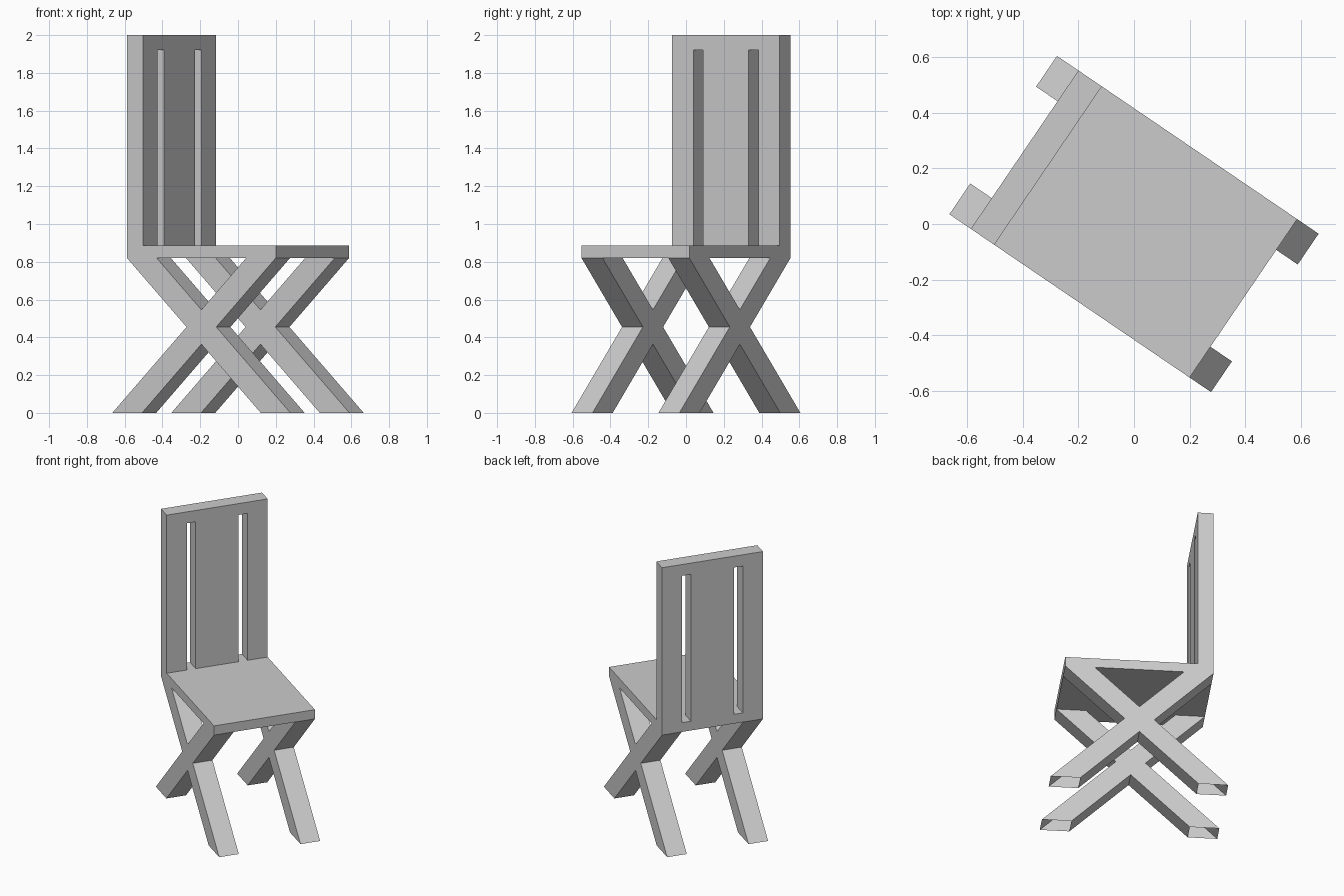
import bpy, bmesh, math
from mathutils import Matrix

if "Cube" in bpy.data.objects:
    bpy.data.objects.remove(bpy.data.objects["Cube"])

TURN = Matrix.Rotation(math.radians(-34.2), 4, 'Z')
D, W = 0.4765, 0.345          # half depth, half width of the seat
SEAT_LOW, SEAT_TOP, TOP = 0.82, 0.885, 2.0


def extrude_profile(name, points, offset, open_ends=False):
    """Make a closed prism from 3D profile points; optionally drop level end caps."""
    bm = bmesh.new()
    face = bm.faces.new([bm.verts.new(p) for p in points])
    ext = bmesh.ops.extrude_face_region(bm, geom=[face], use_keep_orig=True)
    moved = [g for g in ext["geom"] if isinstance(g, bmesh.types.BMVert)]
    bmesh.ops.translate(bm, verts=moved, vec=offset)
    bmesh.ops.recalc_face_normals(bm, faces=bm.faces[:])
    if open_ends:
        caps = [f for f in bm.faces if abs(f.normal.z) > 0.99]
        bmesh.ops.delete(bm, geom=caps, context='FACES_ONLY')
    mesh = bpy.data.meshes.new(name)
    bm.to_mesh(mesh)
    bm.free()
    obj = bpy.data.objects.new(name, mesh)
    obj.matrix_world = TURN
    bpy.context.collection.objects.link(obj)
    return obj


# Seat slab
extrude_profile("seat", [(-D, -W, SEAT_LOW), (D, -W, SEAT_LOW),
                         (D, W, SEAT_LOW), (-D, W, SEAT_LOW)],
                (0, 0, SEAT_TOP - SEAT_LOW))

# Backrest: comb outline with two slots that run down to the seat
IN, OUT, SLOT_TOP = 0.147, 0.208, 1.92
half = [(W, TOP), (W, SEAT_TOP), (OUT, SEAT_TOP), (OUT, SLOT_TOP),
        (IN, SLOT_TOP), (IN, SEAT_TOP)]
comb = half + [(-v, z) for v, z in reversed(half)]
extrude_profile("backrest", [(-D, v, z) for v, z in comb], (0.102, 0, 0))

# Crossed legs: one X outline for each side, hollow with open feet
FOOT_OUT, FOOT_IN = 0.57, 0.38
slope = SEAT_LOW / (D + FOOT_IN)
top_in = SEAT_LOW / slope - FOOT_OUT
waist_u = (FOOT_OUT - FOOT_IN) / 2
waist_z = (FOOT_OUT - waist_u) * slope
right = [(0, FOOT_IN * slope), (FOOT_IN, 0), (FOOT_OUT, 0), (waist_u, waist_z),
         (D, SEAT_LOW), (top_in, SEAT_LOW), (0, FOOT_OUT * slope)]
cross = right + [(-u, z) for u, z in reversed(right[1:-1])]
for side, v in (("left", -W), ("right", W)):
    extrude_profile(side + "_crossed_legs", [(u, v, z) for u, z in cross],
                    (0, math.copysign(0.134, -v), 0), open_ends=True)
